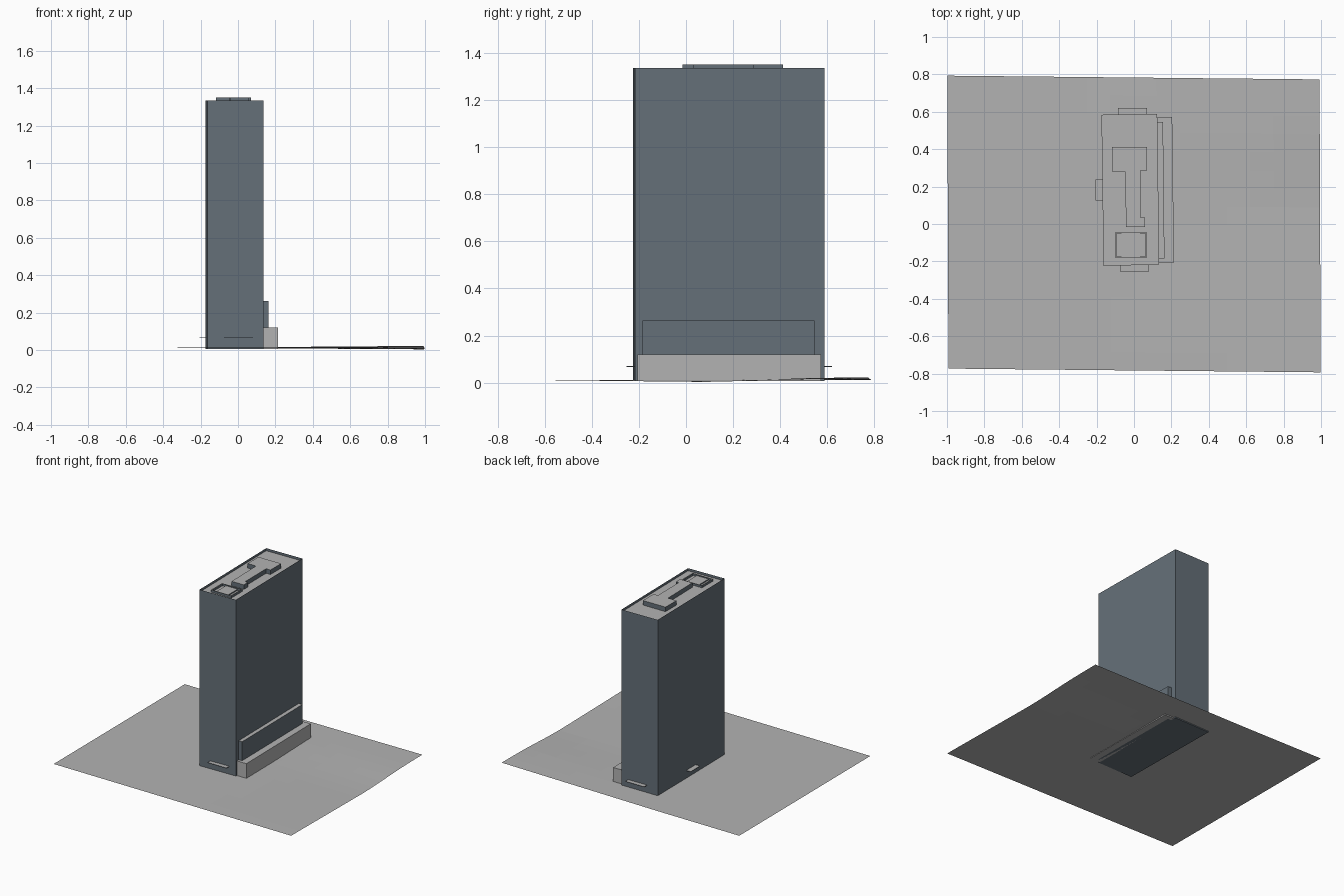
import bpy
import bmesh
import math

if "Cube" in bpy.data.objects:
    bpy.data.objects.remove(bpy.data.objects["Cube"], do_unlink=True)


def material(name, rgb):
    mat = bpy.data.materials.new(name)
    mat.use_nodes = True
    mat.diffuse_color = (*rgb, 1)
    mat.node_tree.nodes["Principled BSDF"].inputs["Base Color"].default_value = (*rgb, 1)
    return mat


GREY = material("light_grey", (0.45, 0.45, 0.45))
SLATE = material("slate_blue", (0.13, 0.162, 0.19))


def finish(name, bm, mats):
    mesh = bpy.data.meshes.new(name)
    bm.to_mesh(mesh)
    bm.free()
    for mat in mats:
        mesh.materials.append(mat)
    obj = bpy.data.objects.new(name, mesh)
    bpy.context.collection.objects.link(obj)
    return obj


def prism(name, outline, z0, z1, side=SLATE, cap_z=None):
    """Upright prism from a counter-clockwise outline; the cap may sit below the rim."""
    bm = bmesh.new()
    low = [bm.verts.new((x, y, z0)) for x, y in outline]
    high = [bm.verts.new((x, y, z1)) for x, y in outline]
    cap = high if cap_z is None else [bm.verts.new((x, y, cap_z)) for x, y in outline]
    n = len(outline)
    for i in range(n):
        j = (i + 1) % n
        bm.faces.new((low[i], low[j], high[j], high[i]))
    bm.faces.new(cap)
    bm.faces.new(low[::-1])
    # Upward faces are grey, walls take the side colour
    for face in bm.faces:
        face.normal_update()
        face.material_index = 1 if face.normal.z > 0.5 else 0
    return finish(name, bm, (side, GREY))


def rect(x0, x1, y0, y1, skew=0.0):
    """Rectangle whose far end is shifted sideways by skew."""
    return [(x0, y0), (x1, y0), (x1 + skew, y1), (x0 + skew, y1)]


# Gently sloping ground sheet
def ground_height(x, y):
    east = max(0.0, (x + 0.3) / 1.3)
    swell = 0.010 * math.tanh((y - 0.35) * 5) - 0.003 * (y < 0)
    return 0.012 + east * (swell if y > 0 else -0.008 + 0.008 * min(1, -y / 0.7))


bm = bmesh.new()
bmesh.ops.create_grid(bm, x_segments=16, y_segments=16, size=1)
for v in bm.verts:
    x, y = v.co.x, v.co.y
    v.co = (x * 0.995 + 0.003 * -y, y * 0.783 - 0.010 * x, ground_height(x, y * 0.78))
finish("ground", bm, (GREY,))

# Tower with a thin parapet around a sunken roof
prism("tower", [(-0.163, -0.224), (0.135, -0.217), (0.124, 0.588), (-0.174, 0.584)],
      0.006, 1.335, cap_z=1.316)

# Low wing and the taller slab between it and the tower
prism("side_podium", rect(0.13, 0.214, -0.206, 0.573, -0.010), 0.006, 0.12, side=GREY)
prism("side_slab", rect(0.12, 0.163, -0.184, 0.545, -0.008), 0.006, 0.263)

# Entrance canopies
for name, area in (("front_canopy", (-0.075, 0.08, -0.253, -0.215)),
                   ("back_canopy", (-0.085, 0.07, 0.58, 0.62)),
                   ("right_canopy", (-0.205, -0.165, 0.125, 0.238))):
    prism(name, rect(*area), 0.066, 0.070)

# Roof plant room with a wide head, a stem and a small foot
prism("roof_plant_room", [(-0.042, -0.015), (0.06, -0.015), (0.058, 0.035), (0.036, 0.035),
                          (0.034, 0.286), (0.07, 0.286), (0.07, 0.412), (-0.118, 0.412),
                          (-0.118, 0.282), (-0.048, 0.282)], 1.31, 1.35)

# Roof enclosure: low walls around a central unit
for name, area in (("enclosure_right_wall", (-0.101, -0.094, -0.178, -0.045)),
                   ("enclosure_left_wall", (0.062, 0.069, -0.178, -0.045)),
                   ("enclosure_front_wall", (-0.094, 0.062, -0.178, -0.173)),
                   ("enclosure_back_wall", (-0.094, 0.062, -0.050, -0.045)),
                   ("enclosure_unit", (-0.066, 0.032, -0.173, -0.050))):
    prism(name, rect(*area), 1.31, 1.324 if "unit" in name else 1.332)
